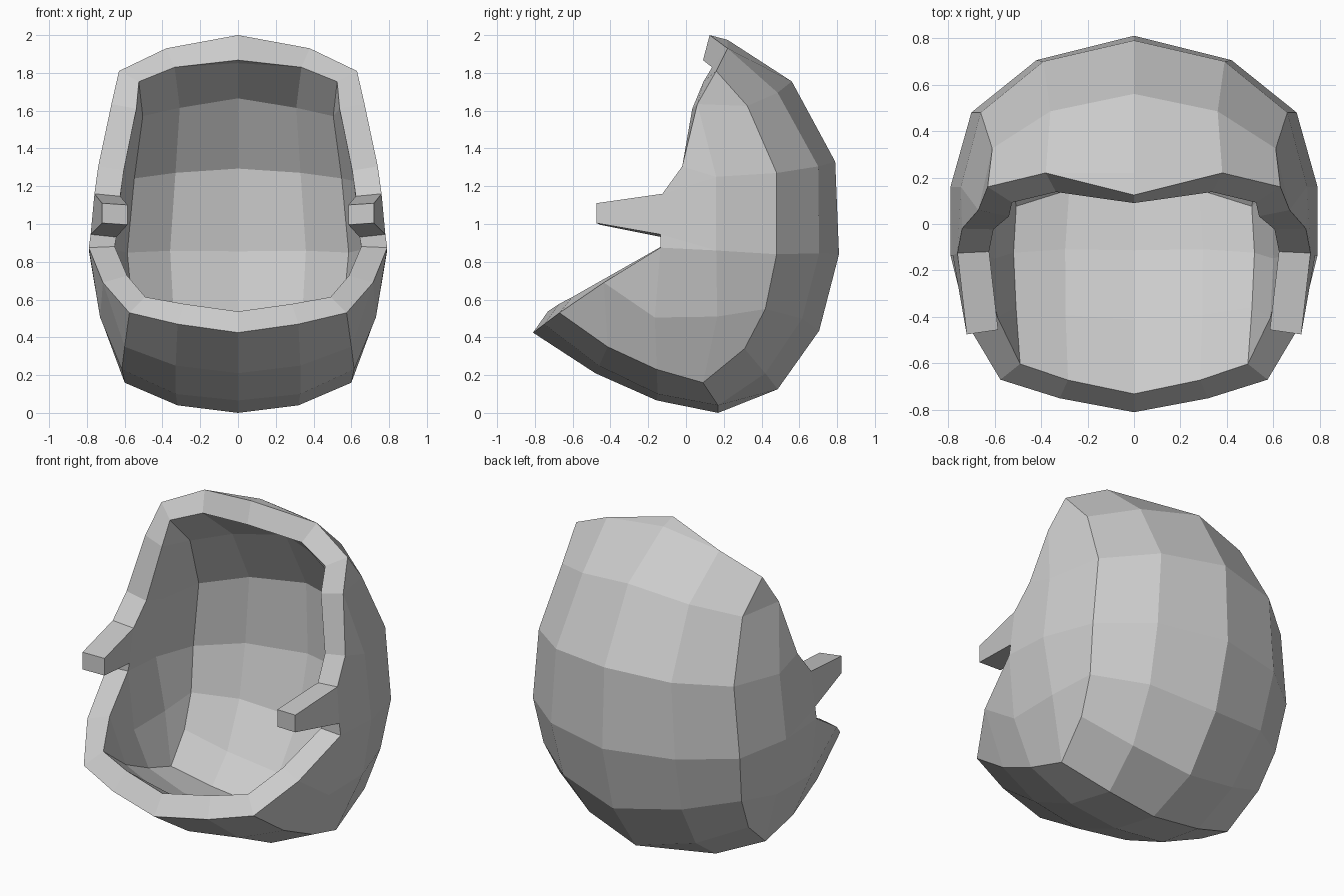
import bpy
import bmesh

cube = bpy.data.objects.get("Cube")
if cube:
    bpy.data.objects.remove(cube)

# Single grey material
grey = bpy.data.materials.new("plain_grey")
grey.use_nodes = True
colour = (0.6, 0.6, 0.6, 1)
grey.diffuse_color = colour
grey.node_tree.nodes["Principled BSDF"].inputs["Base Color"].default_value = colour

bm = bmesh.new()


def verts(*points):
    return [bm.verts.new(p) for p in points]


# Spine of the shell: rows from the top rim, down the back, under to the front lip
spine = [verts(*row) for row in (
    ((0, .125, 2), (.38, .22, 1.93), (.63, .16, 1.81)),
    ((0, .56, 1.755), (.36, .485, 1.695), (.61, .325, 1.625)),
    ((0, .79, 1.33), (.39, .70, 1.305), (.66, .48, 1.27)),
    ((0, .81, .84), (.42, .705, .845), (.70, .48, .84)),
    ((0, .705, .435), (.40, .615, .50), (.67, .42, .55)),
    ((0, .485, .125), (.36, .42, .21), (.64, .31, .34)),
    ((0, .17, 0), (.32, .17, .04), (.60, .09, .16)),
    ((0, -.155, .066), (.33, -.15, .10), (.615, -.155, .23)),
    ((0, -.48, .21), (.33, -.46, .25), (.60, -.415, .35)),
    ((0, -.81, .425), (.32, -.75, .47), (.575, -.67, .53)),
)]
for upper, lower in zip(spine, spine[1:]):
    for j in range(2):
        bm.faces.new((upper[j], upper[j + 1], lower[j + 1], lower[j]))
edge = [row[2] for row in spine]

# Side wall: rim points, middle points and the armrest tip
rim_top, rim_mid, arm_top, arm_low, rim_low, rim_front = verts(
    (.67, .06, 1.635), (.74, -.02, 1.305), (.76, -.125, 1.16),
    (.78, -.135, .945), (.79, -.135, .875), (.715, -.435, .69))
mid_high, mid, mid_low, front_low = verts(
    (.745, .16, 1.25), (.79, .16, .86), (.73, .165, .51), (.73, -.165, .505))
tip_top, tip_low = verts((.72, -.475, 1.11), (.72, -.475, 1.005))

for face in (
    (edge[0], rim_top, edge[1]),
    (edge[1], rim_top, mid_high, edge[2]),
    (rim_top, rim_mid, mid_high),
    (edge[2], mid_high, mid, edge[3]),
    (mid_high, rim_mid, arm_top),
    (mid_high, arm_top, arm_low, mid),
    (mid, arm_low, rim_low),
    (arm_top, tip_top, tip_low, arm_low),
    (edge[3], mid, mid_low, edge[4]),
    (mid, rim_low, front_low, mid_low),
    (rim_low, rim_front, front_low),
    (edge[4], mid_low, edge[6], edge[5]),
    (mid_low, front_low, edge[7], edge[6]),
    (front_low, rim_front, edge[8], edge[7]),
    (rim_front, edge[9], edge[8]),
):
    bm.faces.new(face)

# Small bevel-like crease just behind the top rim
crest = bm.edges.get((spine[0][0], spine[1][0]))
_, peak = bmesh.utils.edge_split(crest, spine[0][0], .2)
peak.co = (0, .22, 1.975)
bmesh.ops.connect_verts(bm, verts=[peak, spine[0][1]])

mesh = bpy.data.meshes.new("chair_shell")
bm.to_mesh(mesh)
bm.free()
mesh.materials.append(grey)
shell = bpy.data.objects.new("chair_shell", mesh)
bpy.context.collection.objects.link(shell)

# Mirror to the other side, then thicken inwards
mirror = shell.modifiers.new("mirror", 'MIRROR')
mirror.use_clip = True
thick = shell.modifiers.new("thickness", 'SOLIDIFY')
thick.thickness = .137
thick.offset = -1
